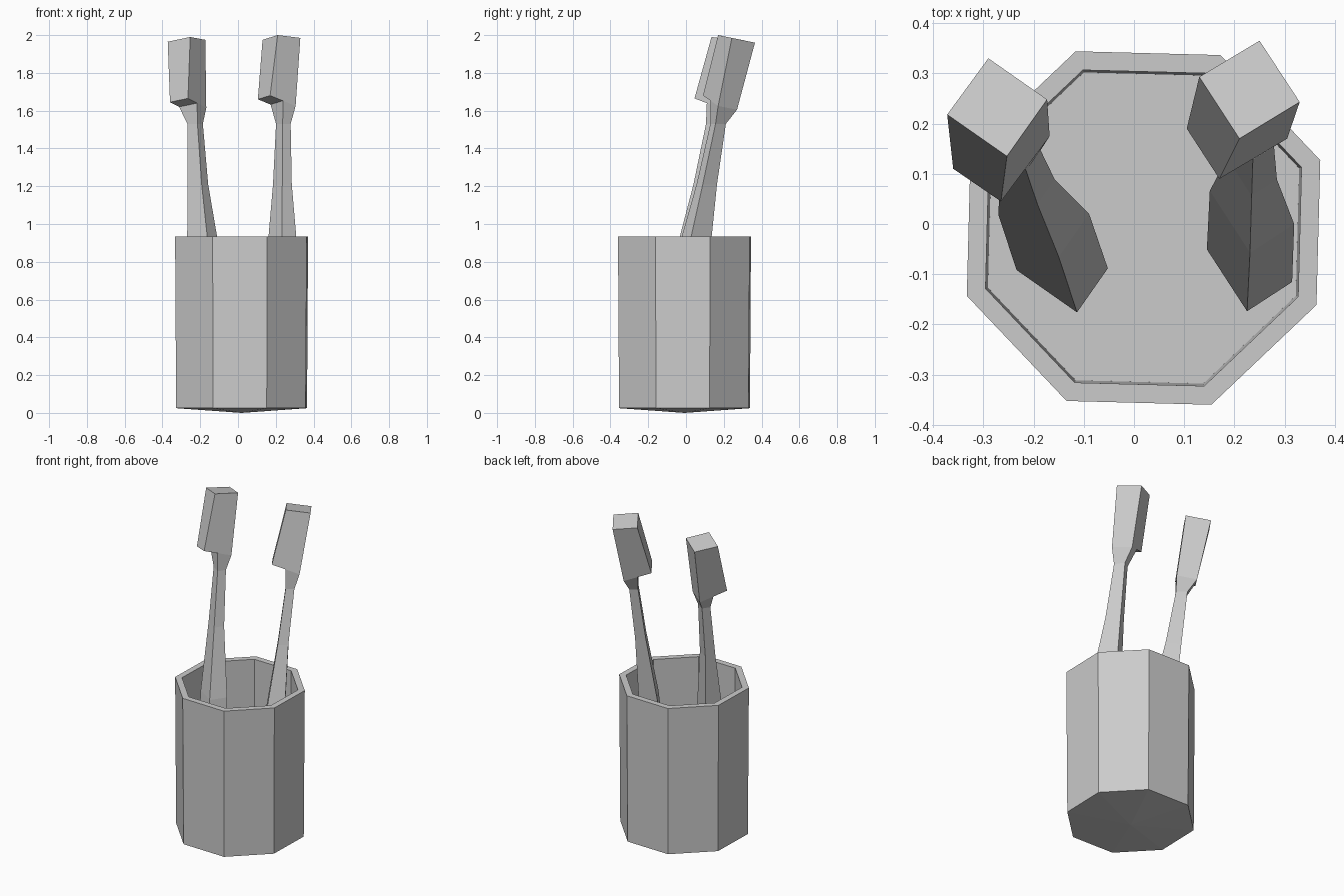
import bpy
import math
from mathutils import Vector

default = bpy.data.objects.get("Cube")
if default:
    bpy.data.objects.remove(default, do_unlink=True)

grey = bpy.data.materials.new("plain grey")
grey.use_nodes = True
colour = (0.6, 0.6, 0.6, 1)
grey.diffuse_color = colour
grey.node_tree.nodes["Principled BSDF"].inputs["Base Color"].default_value = colour


def loft(name, rings, start_tip=None, end_tip=None):
    """Skin equal-sized rings; each end is a flat cap or a fan to a tip."""
    n = len(rings[0])
    verts = [v for ring in rings for v in ring]
    faces = []
    for r in range(len(rings) - 1):
        for i in range(n):
            j = (i + 1) % n
            faces.append((r * n + i, r * n + j, r * n + n + j, r * n + n + i))
    last = len(verts) - n
    for base, tip, flip in ((0, start_tip, True), (last, end_tip, False)):
        loop = list(range(base, base + n))
        if flip:
            loop.reverse()
        if tip is None:
            faces.append(loop)
        else:
            verts.append(tip)
            faces += [(loop[i], loop[(i + 1) % n], len(verts) - 1) for i in range(n)]
    mesh = bpy.data.meshes.new(name)
    mesh.from_pydata([tuple(v) for v in verts], [], faces)
    mesh.materials.append(grey)
    obj = bpy.data.objects.new(name, mesh)
    bpy.context.collection.objects.link(obj)
    return obj


# Octagonal cup: outer wall, rim, inner wall and floor
def octagon(radius, z):
    return [Vector((0.019 + radius * math.cos(a), -0.008 + radius * math.sin(a), z))
            for a in (math.radians(21 + 45 * k) for k in range(8))]


loft("cup",
     [octagon(0.371, 0.025), octagon(0.377, 0.935), octagon(0.337, 0.935), octagon(0.332, 0.1)],
     start_tip=(0.019, -0.008, 0), end_tip=(0.019, -0.008, 0.1))


# Brushes: a tapering four-sided handle flaring into the back half of a block head
def brush(side, angle, centres, base, top):
    across = Vector((math.cos(angle), math.sin(angle), 0))
    back = Vector((-across.y, across.x, 0))
    sizes = ((0.147, 0.107), (0.147, 0.105), (0.09, 0.06), (0.065, 0.05))
    heights = (0.15, 0.81, 1.21, 1.53)
    rings = []
    for (x, y), z, (w, d) in zip(centres, heights, sizes):
        c = Vector((x, y, z))
        rings.append([c + across * w / 2 * i + back * d / 2 * j
                      for i, j in ((-1, -1), (1, -1), (1, 1), (-1, 1))])
    a, b, c, d = [Vector(v) for v in base]
    rings.append([(a + d) / 2, (b + c) / 2, c, d])
    loft(side + "_brush_handle", rings)
    loft(side + "_brush_head", [[a, b, c, d], [Vector(v) for v in top]])


brush("right", math.radians(-35),
      [(-0.143, -0.09), (-0.18, 0.02), (-0.212, 0.09), (-0.227, 0.145)],
      [(-0.36, 0.11, 1.645), (-0.265, 0.045, 1.665), (-0.168, 0.175, 1.615), (-0.263, 0.24, 1.595)],
      [(-0.372, 0.218, 1.965), (-0.253, 0.135, 1.99), (-0.173, 0.248, 1.975), (-0.29, 0.33, 1.95)])
brush("left", math.radians(-57),
      [(0.23, -0.083), (0.235, 0.033), (0.235, 0.11), (0.24, 0.17)],
      [(0.105, 0.19, 1.66), (0.17, 0.09, 1.68), (0.305, 0.17, 1.625), (0.24, 0.27, 1.605)],
      [(0.13, 0.293, 1.975), (0.21, 0.17, 2.0), (0.33, 0.243, 1.985), (0.25, 0.365, 1.96)])
